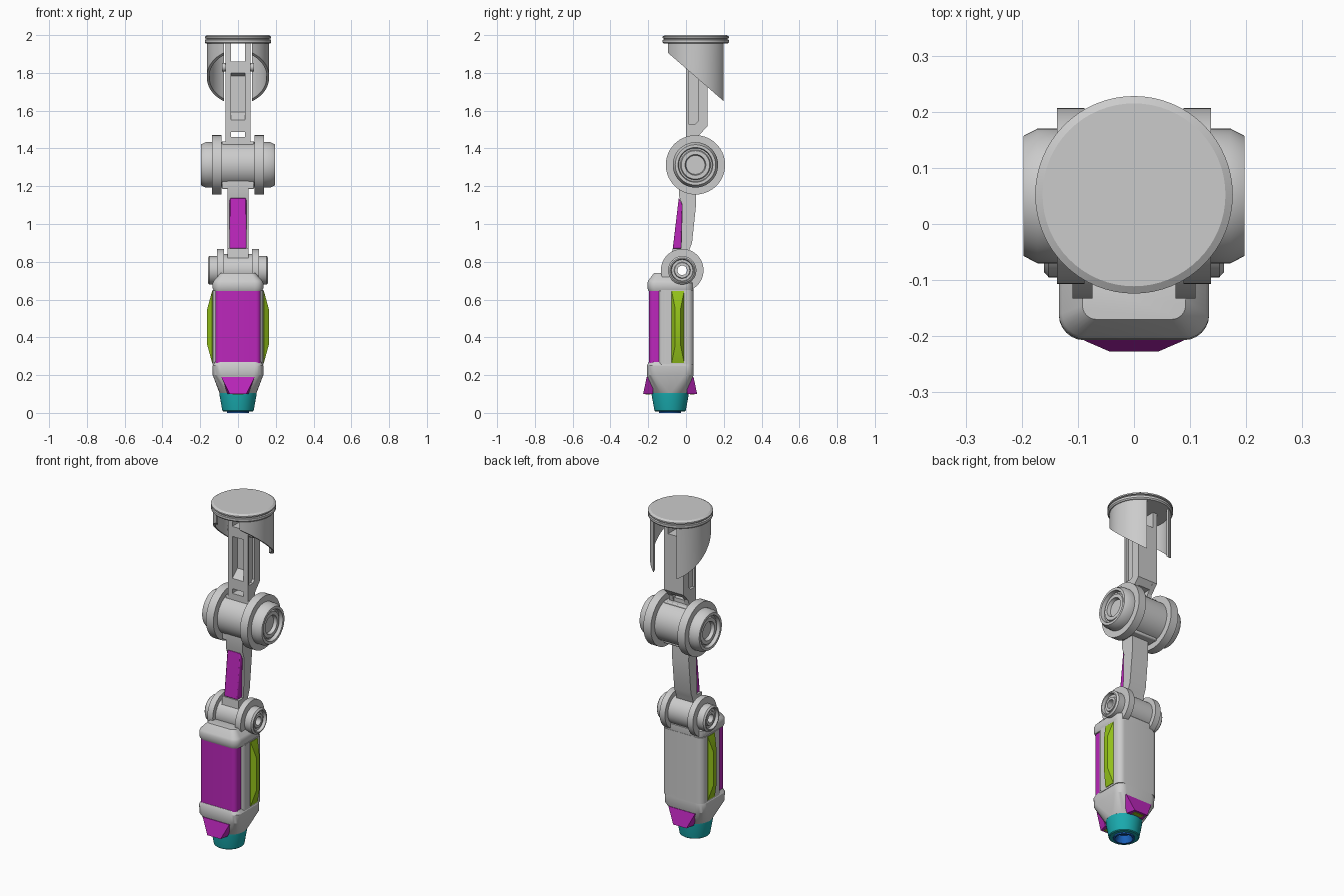
import bpy, bmesh
from math import sin, cos, pi, acos

if "Cube" in bpy.data.objects:
    bpy.data.objects.remove(bpy.data.objects["Cube"])

COLOURS = {"magenta": (0.5, 0.02, 0.5, 1), "green": (0.3, 0.55, 0.01, 1),
           "teal": (0.01, 0.4, 0.42, 1), "blue": (0.01, 0.12, 0.5, 1)}
mats = {}
for cname, rgba in COLOURS.items():
    mats[cname] = bpy.data.materials.new(cname)
    mats[cname].diffuse_color = rgba


def skin(name, rings, colour=None, loop=False):
    """Join point rings into a surface; capped at both ends, or looped."""
    bm = bmesh.new()
    vs = [[bm.verts.new(p) for p in ring] for ring in rings]
    n = len(rings[0])
    pairs = list(zip(vs, vs[1:])) + ([(vs[-1], vs[0])] if loop else [])
    for a, b in pairs:
        for i in range(n):
            j = (i + 1) % n
            bm.faces.new((a[i], a[j], b[j], b[i]))
    if not loop:
        bm.faces.new(vs[0][::-1])
        bm.faces.new(vs[-1])
    bmesh.ops.recalc_face_normals(bm, faces=bm.faces)
    me = bpy.data.meshes.new(name)
    bm.to_mesh(me)
    bm.free()
    ob = bpy.data.objects.new(name, me)
    bpy.context.collection.objects.link(ob)
    if colour:
        me.materials.append(mats[colour])
    return ob


def plate(name, pts, x0, x1, colour=None, bevel=0):
    """Extrude a (y, z) outline along x."""
    ob = skin(name, [[(x, y, z) for y, z in pts] for x in (x0, x1)], colour)
    if bevel:
        m = ob.modifiers.new("bevel", "BEVEL")
        m.width, m.segments = bevel, 2
    return ob


def box(name, x0, x1, y0, y1, z0, z1, colour=None, bevel=0):
    return plate(name, [(y0, z0), (y1, z0), (y1, z1), (y0, z1)], x0, x1, colour, bevel)


def lathe_x(name, half, y, z, loop=False, n=56):
    """Revolve a half profile of (x, r) about the x axis, mirrored at x = 0."""
    prof = half + [(-x, r) for x, r in reversed(half)]
    return skin(name, [[(x, y + r * cos(2 * pi * i / n), z + r * sin(2 * pi * i / n))
                        for i in range(n)] for x, r in prof], None, loop)


def lathe_z(name, prof, y, colour=None, loop=False, n=64):
    return skin(name, [[(r * cos(2 * pi * i / n), y + r * sin(2 * pi * i / n), z)
                        for i in range(n)] for z, r in prof], colour, loop)


def rounded(z, hx, y0, y1, r, k=6):
    """Rounded rectangle ring at height z."""
    cy, hy, pts = (y0 + y1) / 2, (y1 - y0) / 2, []
    for q, (sx, sy) in enumerate([(1, 1), (-1, 1), (-1, -1), (1, -1)]):
        for i in range(k + 1):
            a = pi / 2 * (q + i / k)
            pts.append((sx * (hx - r) + r * cos(a), cy + sy * (hy - r) + r * sin(a), z))
    return pts


# mounting disc with edge groove
lathe_z("mount_disc", [(1.955, .165), (1.955, .17), (1.962, .176), (1.975, .176),
                       (1.977, .168), (1.982, .168), (1.984, .176), (1.992, .176), (2, .163)], .052)

# slanted skirt halves, hollow, with a slot between them
for side, nm in ((1, "right"), (-1, "left")):
    rings = []
    for i in range(25):
        ring = []
        for r in (.165, .152):
            a = acos(.075 / r) * (i / 12 - 1)
            x, y = side * r * cos(a), .052 + r * sin(a)
            low = 1.91 - (y + .1) * .26 / .3
            ring += [(x, y, 1.957), (x, y, low)] if r > .16 else [(x, y, low), (x, y, 1.957)]
        rings.append(ring)
    skin("skirt_" + nm, rings)

# upper arm: rails with a side pocket, web and cross bars
for s, nm in ((1, "right"), (-1, "left")):
    plate("upper_rail_" + nm, [(0, 1.957), (0, 1.42), (.06, 1.42), (.07, 1.47), (.115, 1.52),
                               (.115, 1.957)], s * .038, s * .05)
    plate("upper_rail_frame_" + nm,
          [(0, 1.957), (0, 1.42), (.06, 1.42), (.07, 1.47), (.115, 1.52), (.115, 1.957),
           (.065, 1.957), (.065, 1.545), (.05, 1.53), (.012, 1.53), (.012, 1.957)],
          s * .05, s * .065)
plate("upper_web", [(.05, 1.51), (.115, 1.52), (.115, 1.86), (.05, 1.86)], -.038, .038)
plate("upper_top_bar", [(0, 1.80), (0, 1.86), (.06, 1.86), (.06, 1.78)], -.038, .038)
plate("upper_bottom_bar", [(0, 1.55), (0, 1.488), (.085, 1.488), (.115, 1.52), (.06, 1.60)],
      -.038, .038)
box("upper_foot_bar", -.038, .038, 0, .06, 1.40, 1.46)
lathe_x("upper_pin", [(.085, .022)], .04, 1.83, n=24)

# large upper joint
lathe_x("upper_joint", [(.165, .05), (.185, .055), (.185, .075), (.176, .08), (.176, .088),
                        (.197, .092), (.197, .107), (.172, .12), (.137, .12), (.137, .157),
                        (.088, .157), (.088, .12)], .05, 1.313)
box("joint_top_clamp", -.085, .085, 0, .09, 1.39, 1.438, None, .006)
box("joint_bottom_clamp", -.085, .085, -.03, .09, 1.185, 1.24, None, .006)

# middle arm and its coloured panel
plate("middle_arm", [(-.035, 1.24), (.05, 1.24), (.053, 1.1), (.032, .9), (.02, .87), (.0, .80),
                     (-.06, .80), (-.075, .82), (-.072, .87), (-.026, .87), (-.02, 1.1),
                     (-.037, 1.15)], -.055, .055)
plate("middle_arm_panel", [(-.038, 1.14), (-.018, 1.10), (-.024, .87), (-.07, .87)],
      -.045, .045, "magenta", .006)

# small lower joint with a through hole
lathe_x("lower_joint", [(.15, .025), (.15, .04), (.142, .043), (.142, .056), (.16, .06),
                        (.16, .066), (.152, .075), (.11, .075), (.11, .113), (.074, .113),
                        (.074, .086)], -.02, .755, True)

# tool housing: cap, middle and tapered bottom
skin("housing_cap", [rounded(.645, .128, -.198, .038, .04), rounded(.66, .134, -.205, .04, .045),
                     rounded(.688, .134, -.205, .04, .045), rounded(.70, .128, -.2, .03, .04),
                     rounded(.74, .092, -.17, -.11, .025)])
skin("housing_middle", [rounded(z, .134, -.15, .04, .035) for z in (.255, .65)])
box("housing_middle_front", -.134, .134, -.125, -.06, .265, .645)
skin("housing_bottom", [rounded(.27, .122, -.198, .04, .04), rounded(.25, .134, -.207, .04, .045),
                        rounded(.20, .134, -.207, .04, .05), rounded(.105, .098, -.178, .01, .09)])
skin("front_panel", [rounded(z, .12, -.196, -.1, .025) for z in (.263, .647)], "magenta")

# raised side strips
for s, nm in ((1, "right"), (-1, "left")):
    rings = []
    for x, hw, z0, z1 in ((.125, .033, .265, .645), (.137, .033, .265, .645), (.163, .014, .36, .55)):
        rings.append([(s * x, -.043 - hw, z0), (s * x, -.043 + hw, z0),
                      (s * x, -.043 + hw, z1), (s * x, -.043 - hw, z1)])
    skin("side_strip_" + nm, rings, "green")

# flared fins front and back with small inserts below
for s, nm in ((-1, "front"), (1, "back")):
    c = -.084
    skin("fin_" + nm, [[(-w, c + s * .09, z), (w, c + s * .09, z),
                        (w * k, c + s * d, z), (-w * k, c + s * d, z)]
                       for z, w, d, k in ((.10, .055, .143, .8), (.19, .088, .124, 1))], "magenta")
    box("fin_insert_" + nm, -.03, .03, c + s * .105, c + s * .13, .097, .105, "green")

# nozzle with a hollow end and inner ring
lathe_z("nozzle", [(.11, .06), (.11, .098), (.095, .098), (.012, .083), (.008, .078), (.008, .058),
                   (.03, .055)], -.084, "teal", True, 40)
lathe_z("nozzle_ring", [(.05, .035), (.05, .058), (0, .058), (0, .048), (.03, .035)],
        -.084, "blue", True, 40)
lathe_z("nozzle_core", [(.10, .056), (.04, .056)], -.084, "blue", False, 40)

# smooth shading with sharp edges kept
bpy.ops.object.select_all(action="SELECT")
bpy.context.view_layer.objects.active = bpy.data.objects["mount_disc"]
bpy.ops.object.shade_smooth_by_angle(angle=pi / 6)

for m in bpy.data.materials:
    if m.users and not m.is_grease_pencil:
        m.use_nodes = True
        m.node_tree.nodes["Principled BSDF"].inputs["Base Color"].default_value = m.diffuse_color
